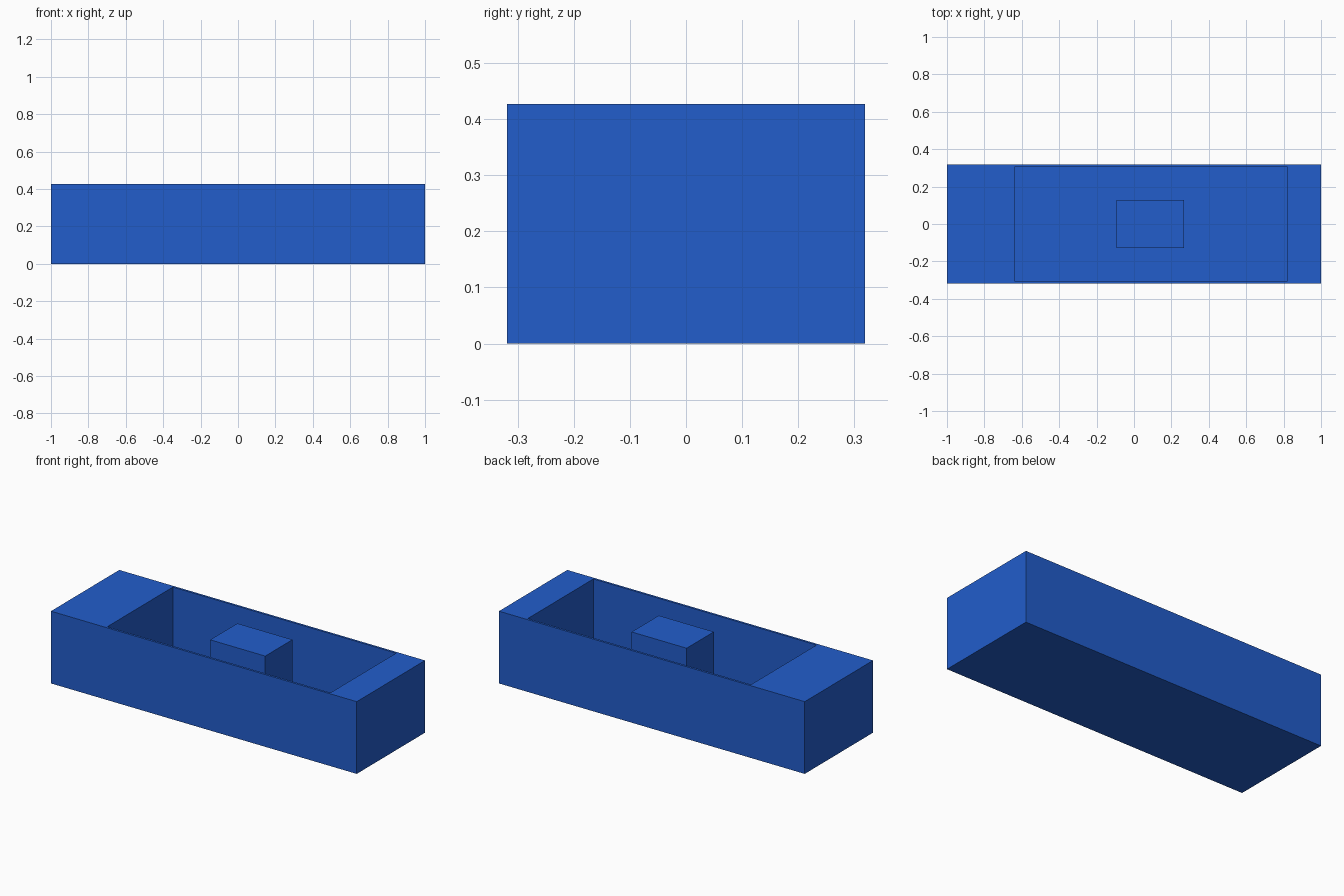
import bpy
import bmesh
from mathutils import Matrix, Vector

if "Cube" in bpy.data.objects:
    bpy.data.objects.remove(bpy.data.objects["Cube"], do_unlink=True)

HEIGHT, HALF_DEPTH, FLOOR = 0.427, 0.319, 0.02

blue = bpy.data.materials.new("blue")
blue.use_nodes = True
blue.diffuse_color = (0.016, 0.11, 0.6, 1)
blue.node_tree.nodes["Principled BSDF"].inputs["Base Color"].default_value = blue.diffuse_color


def box_bmesh(low, high):
    """Box between two opposite corners."""
    low, high = Vector(low), Vector(high)
    bm = bmesh.new()
    bmesh.ops.create_cube(bm, size=1, matrix=Matrix.LocRotScale(
        (low + high) / 2, None, high - low))
    return bm


def add_object(name, bm):
    bmesh.ops.recalc_face_normals(bm, faces=bm.faces)
    mesh = bpy.data.meshes.new(name)
    bm.to_mesh(mesh)
    bm.free()
    mesh.materials.append(blue)
    obj = bpy.data.objects.new(name, mesh)
    bpy.context.collection.objects.link(obj)


# Outer tray: inset the top face to the off-centre opening, then sink it to the floor
bm = box_bmesh((-1, -HALF_DEPTH, 0), (1, HALF_DEPTH, HEIGHT))
top = max(bm.faces, key=lambda f: f.calc_center_median().z)
bmesh.ops.inset_individual(bm, faces=[top], thickness=0.05)
for v in top.verts:
    v.co.x = 0.82 if v.co.x > 0 else -0.64
    v.co.y = 0.306 if v.co.y > 0 else -0.306
sunk = bmesh.ops.extrude_discrete_faces(bm, faces=[top])["faces"][0]
for v in sunk.verts:
    v.co.z = FLOOR
add_object("tray", bm)

# Block standing in the middle of the opening
add_object("centre_block", box_bmesh((-0.093, -0.127, FLOOR), (0.267, 0.127, HEIGHT)))
